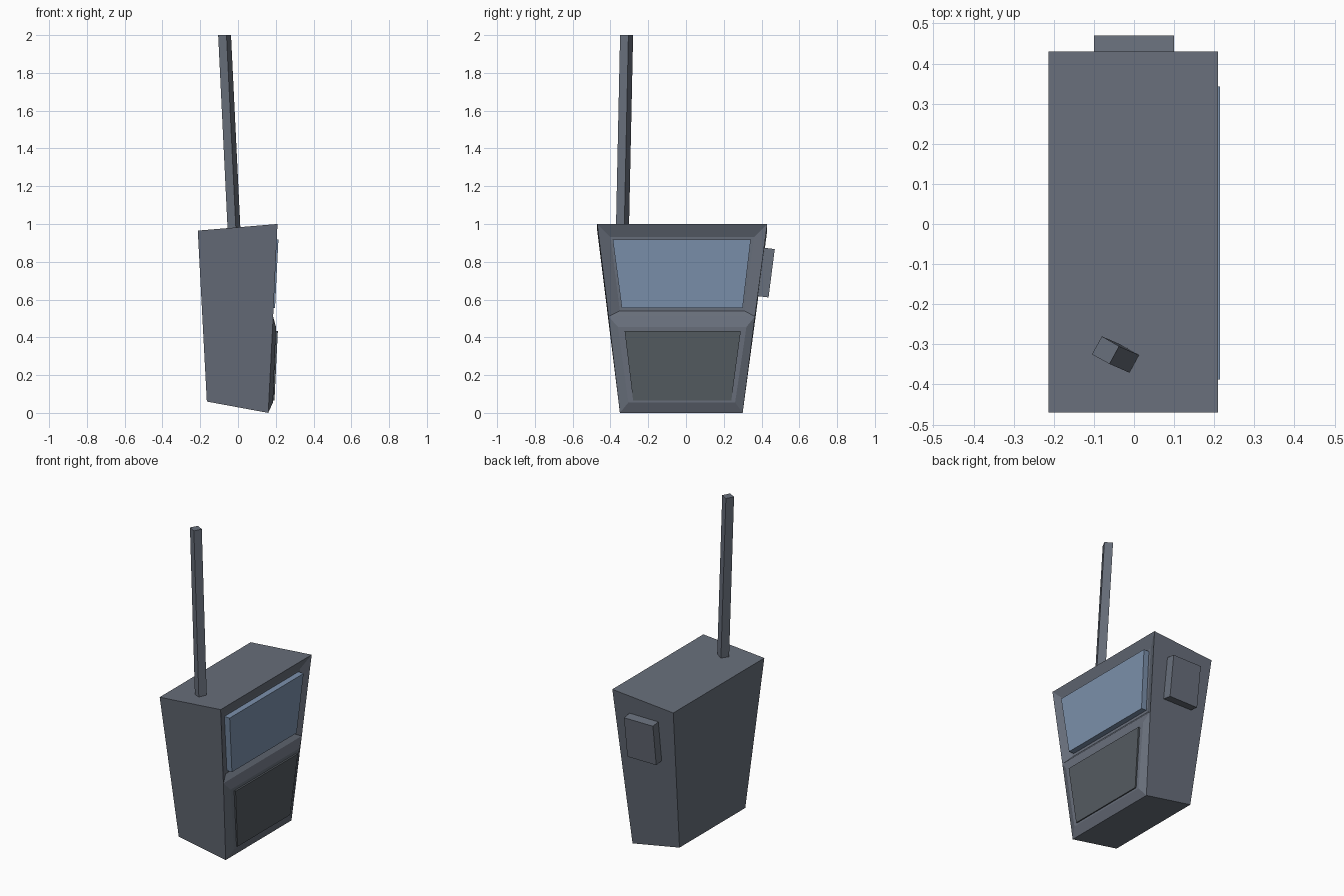
import bpy
from mathutils import Vector

if "Cube" in bpy.data.objects:
    bpy.data.objects.remove(bpy.data.objects["Cube"])

CASE = (0.14, 0.16, 0.20)
SCREEN = (0.20, 0.28, 0.41)
DARK = (0.09, 0.105, 0.12)


def make(name, verts, faces, color):
    mesh = bpy.data.meshes.new(name)
    mesh.from_pydata([tuple(v) for v in verts], [], faces)
    mesh.update()
    obj = bpy.data.objects.new(name, mesh)
    bpy.context.collection.objects.link(obj)
    mat = bpy.data.materials.new(name + "_color")
    mat.diffuse_color = (*color, 1)
    mat.use_nodes = True
    mat.node_tree.nodes["Principled BSDF"].inputs["Base Color"].default_value = mat.diffuse_color
    mesh.materials.append(mat)
    return obj


def prism(name, quad, offset, color):
    """Solid between a quad (counter-clockwise from outside) and its shifted copy."""
    inner = [Vector(p) for p in quad]
    outer = [p + Vector(offset) for p in inner]
    sides = [(i, (i + 1) % 4, (i + 1) % 4 + 4, i + 4) for i in range(4)]
    return make(name, inner + outer, [(3, 2, 1, 0), (4, 5, 6, 7)] + sides, color)


def panel_quad(bottom, top):
    """Quad facing +x; each row is (x, y_left, y_right, z)."""
    (xb, lb, rb, zb), (xt, lt, rt, zt) = bottom, top
    return [(xb, lb, zb), (xb, rb, zb), (xt, rt, zt), (xt, lt, zt)]


# Tapered body: back rows, three face rows, sunken upper and raised lower insets
rows = [
    (-0.165, -0.35, 0.30, 0.06), (-0.213, -0.47, 0.43, 0.965),
    (0.160, -0.35, 0.30, 0.0), (0.186, -0.41, 0.365, 0.51), (0.209, -0.47, 0.43, 1.0),
    (0.185, -0.305, 0.26, 0.055), (0.201, -0.36, 0.32, 0.455),
    (0.160, -0.35, 0.31, 0.54), (0.178, -0.40, 0.36, 0.93),
]
verts = [(x, y, z) for x, l, r, z in rows for y in (l, r)]
faces = [
    (0, 2, 3, 1), (2, 8, 9, 3), (0, 1, 5, 4),         # back, top, underside
    (0, 4, 6, 8, 2), (1, 3, 9, 7, 5),                 # two sides
    (10, 11, 13, 12), (14, 15, 17, 16),               # inset floors
]
for outer, inner in (((4, 5, 7, 6), (10, 11, 13, 12)),
                     ((6, 7, 9, 8), (14, 15, 17, 16))):
    for i in range(4):
        j = (i + 1) % 4
        faces.append((outer[i], outer[j], inner[j], inner[i]))
make("body", verts, faces, CASE)

# Display and speaker slabs on the face
prism("screen", panel_quad((0.151, -0.34, 0.30, 0.557), (0.169, -0.388, 0.343, 0.918)),
      (0.045, 0, -0.001), SCREEN)
prism("speaker_panel", panel_quad((0.173, -0.28, 0.24, 0.067), (0.191, -0.325, 0.29, 0.435)),
      (0.02, 0, -0.001), DARK)

# Push-to-talk button on the side
prism("side_button", [(0.1, 0.376, 0.619), (-0.1, 0.376, 0.619),
                      (-0.1, 0.409, 0.875), (0.1, 0.409, 0.875)], (0, 0.061, -0.008), CASE)

# Leaning square antenna
prism("antenna", [(-0.03, -0.302, 0.97), (-0.055, -0.347, 0.97),
                  (-0.011, -0.371, 0.97), (0.013, -0.327, 0.97)], (-0.05, 0.022, 1.03), CASE)
